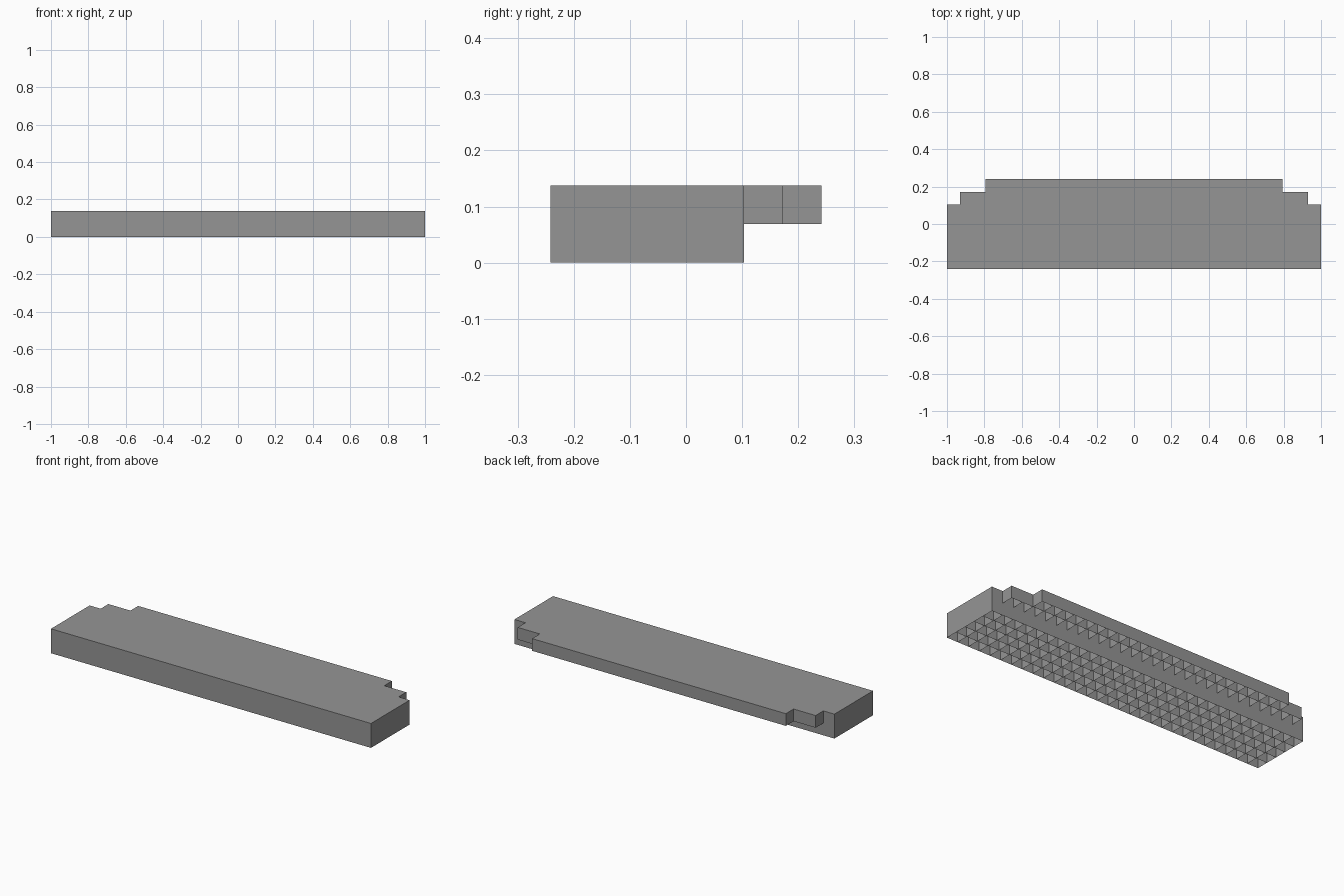
import bpy
import bmesh
from mathutils import Vector

if "Cube" in bpy.data.objects:
    bpy.data.objects.remove(bpy.data.objects["Cube"], do_unlink=True)

LENGTH, DEPTH = 29, 7          # footprint in cells
CELL = 2 / LENGTH
MAIN_ROWS = 5                  # full-height rows
LEDGE_ROWS = [(5, 27), (6, 23)]  # (first y cell, width in cells) of upper ledges

grey = bpy.data.materials.new("plain_grey")
grey.use_nodes = True
grey.diffuse_color = (0.3, 0.3, 0.3, 1)
bsdf = next(n for n in grey.node_tree.nodes if n.type == "BSDF_PRINCIPLED")
bsdf.inputs["Base Color"].default_value = grey.diffuse_color


def sheet(bm, corner, u, v):
    """Flat rectangle in cell units; its normal is u x v."""
    c, u, v = Vector(corner), Vector(u), Vector(v)
    shift = Vector((0, DEPTH / 2, 0))
    bm.faces.new([bm.verts.new((p - shift) * CELL) for p in (c, c + u, c + u + v, c + v)])


def wall_x(bm, x, y, z, depth, height, side=1):
    """Upright sheet across x, facing +x or -x."""
    if side > 0:
        sheet(bm, (x, y, z), (0, depth, 0), (0, 0, height))
    else:
        sheet(bm, (x, y + depth, z), (0, -depth, 0), (0, 0, height))


def wall_y(bm, y, z, width, height, side=1):
    """Upright sheet across y, centred on x, facing +y or -y."""
    sheet(bm, (side * width / 2, y, z), (-side * width, 0, 0), (0, 0, height))


def floor(bm, y, z, width, depth):
    sheet(bm, (-width / 2, y, z), (width, 0, 0), (0, depth, 0))


def ribs(bm, y, z, width, depth):
    """Partitions between neighbouring cells along x."""
    for i in range(1, width):
        wall_x(bm, i - width / 2, y, z, depth, 1)


def finish(bm, name):
    bmesh.ops.remove_doubles(bm, verts=bm.verts, dist=1e-5)
    mesh = bpy.data.meshes.new(name)
    bm.to_mesh(mesh)
    bm.free()
    mesh.materials.append(grey)
    bpy.context.collection.objects.link(bpy.data.objects.new(name, mesh))


# Stepped flat top
bm = bmesh.new()
floor(bm, 0, 2, LENGTH, MAIN_ROWS)
for row, width in LEDGE_ROWS:
    floor(bm, row, 2, width, 1)
finish(bm, "top_deck")

# Full-height sides of the main block
bm = bmesh.new()
wall_y(bm, 0, 0, LENGTH, 2, -1)
wall_y(bm, MAIN_ROWS, 0, LENGTH, 2)
for side in (-1, 1):
    wall_x(bm, side * LENGTH / 2, 0, 0, MAIN_ROWS, 2, side)
finish(bm, "main_walls")

# Half-height sides of the stepped ledges
bm = bmesh.new()
for row, width in LEDGE_ROWS:
    wall_y(bm, row + 1, 1, width, 1)
    for side in (-1, 1):
        wall_x(bm, side * width / 2, row, 1, 1, 1, side)
finish(bm, "ledge_walls")

# Open grid of cells under the main block
bm = bmesh.new()
floor(bm, 0, 1, LENGTH, MAIN_ROWS)
ribs(bm, 0, 0, LENGTH, MAIN_ROWS)
for row in range(1, MAIN_ROWS):
    wall_y(bm, row, 0, LENGTH, 1)
finish(bm, "underside_cells")

# Open cells under the ledges
bm = bmesh.new()
for row, width in LEDGE_ROWS:
    ribs(bm, row, 1, width, 1)
finish(bm, "ledge_cells")
